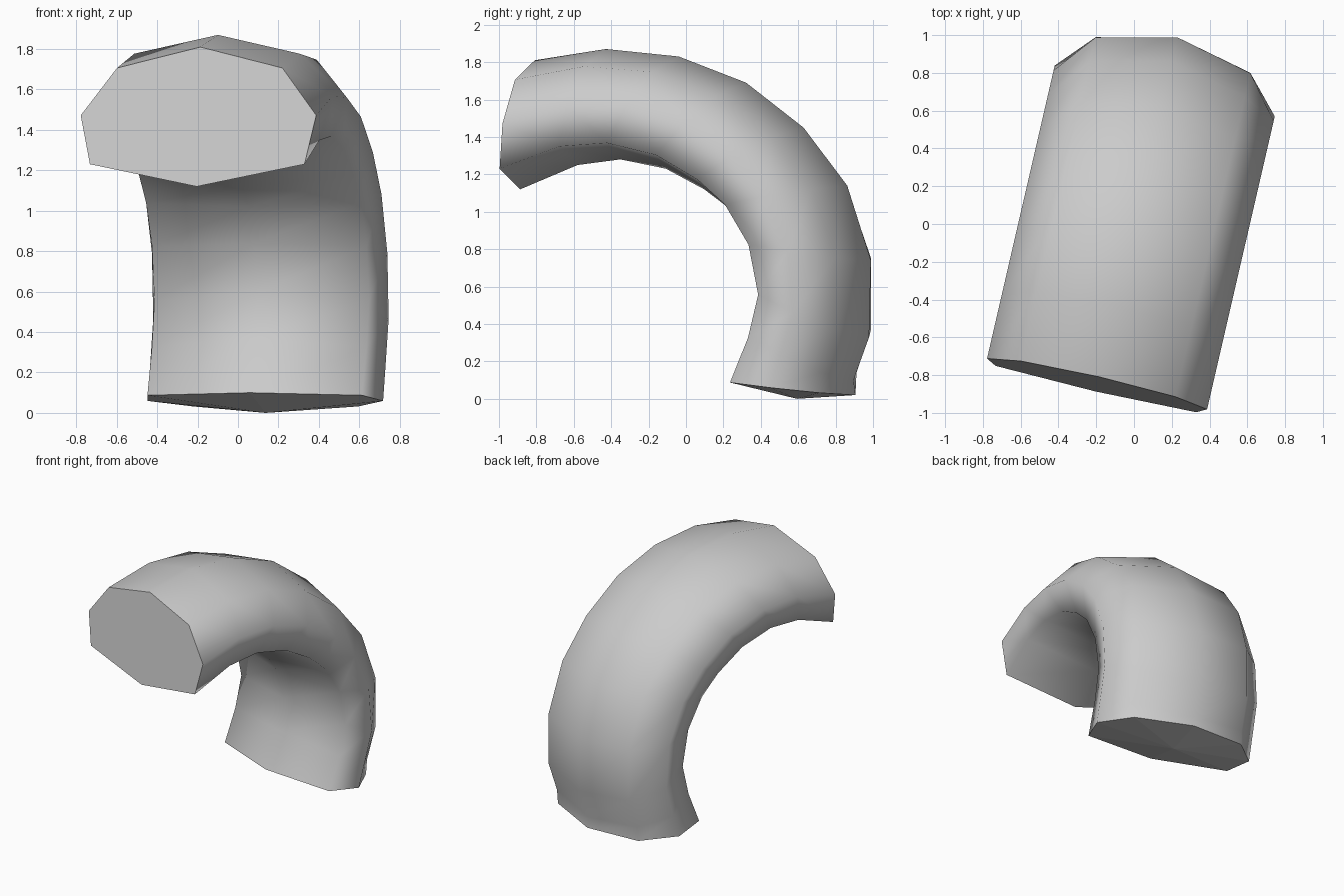
import bpy, bmesh
from mathutils import Vector

if "Cube" in bpy.data.objects:
    bpy.data.objects.remove(bpy.data.objects["Cube"])

# Bent tube: its width runs along U, its arch lies in the V / Z plane
U = Vector((0.974, -0.225, 0))
V = Vector((0.225, 0.974, 0))
Z = Vector((0, 0, 1))

# Centre line of the outer and inner side of the arch, as (v, z), front to base
outer = [(-.83, 1.81), (-.44, 1.87), (-.04, 1.83), (.33, 1.69), (.645, 1.45),
         (.885, 1.14), (1.015, .74), (1.005, .33), (.92, .10), (.93, .02)]
inner = [(-.91, 1.12), (-.595, 1.25), (-.36, 1.28), (-.11, 1.23), (.10, 1.12),
         (.235, 1.02), (.365, .84), (.43, .60), (.38, .37), (.26, .10)]

# Eight-sided section: (width, fraction from outer to inner side)
section = [(0, 0), (.42, .15), (.598, .49), (.545, .84),
           (0, 1), (-.545, .84), (-.598, .49), (-.42, .15)]

bm = bmesh.new()
rings = []
for (ov, oz), (iv, iz) in zip(outer, inner):
    rings.append([bm.verts.new(U * u + V * (ov + (iv - ov) * t) + Z * (oz + (iz - oz) * t))
                  for u, t in section])

# Smooth tube wall
for a, b in zip(rings, rings[1:]):
    for i in range(8):
        j = (i + 1) % 8
        bm.faces.new((a[i], a[j], b[j], b[i])).smooth = True

# Flat front cap and shallow pointed base cap
caps = [bm.faces.new(rings[0])]
tip = bm.verts.new(V * 0.61)
for i in range(8):
    caps.append(bm.faces.new((rings[-1][i], rings[-1][(i + 1) % 8], tip)))
for f in caps:
    f.smooth = False
    for e in f.edges:
        e.smooth = False

bmesh.ops.recalc_face_normals(bm, faces=bm.faces[:])
mesh = bpy.data.meshes.new("bent_tube")
bm.to_mesh(mesh)
bm.free()
obj = bpy.data.objects.new("bent_tube", mesh)
bpy.context.collection.objects.link(obj)
